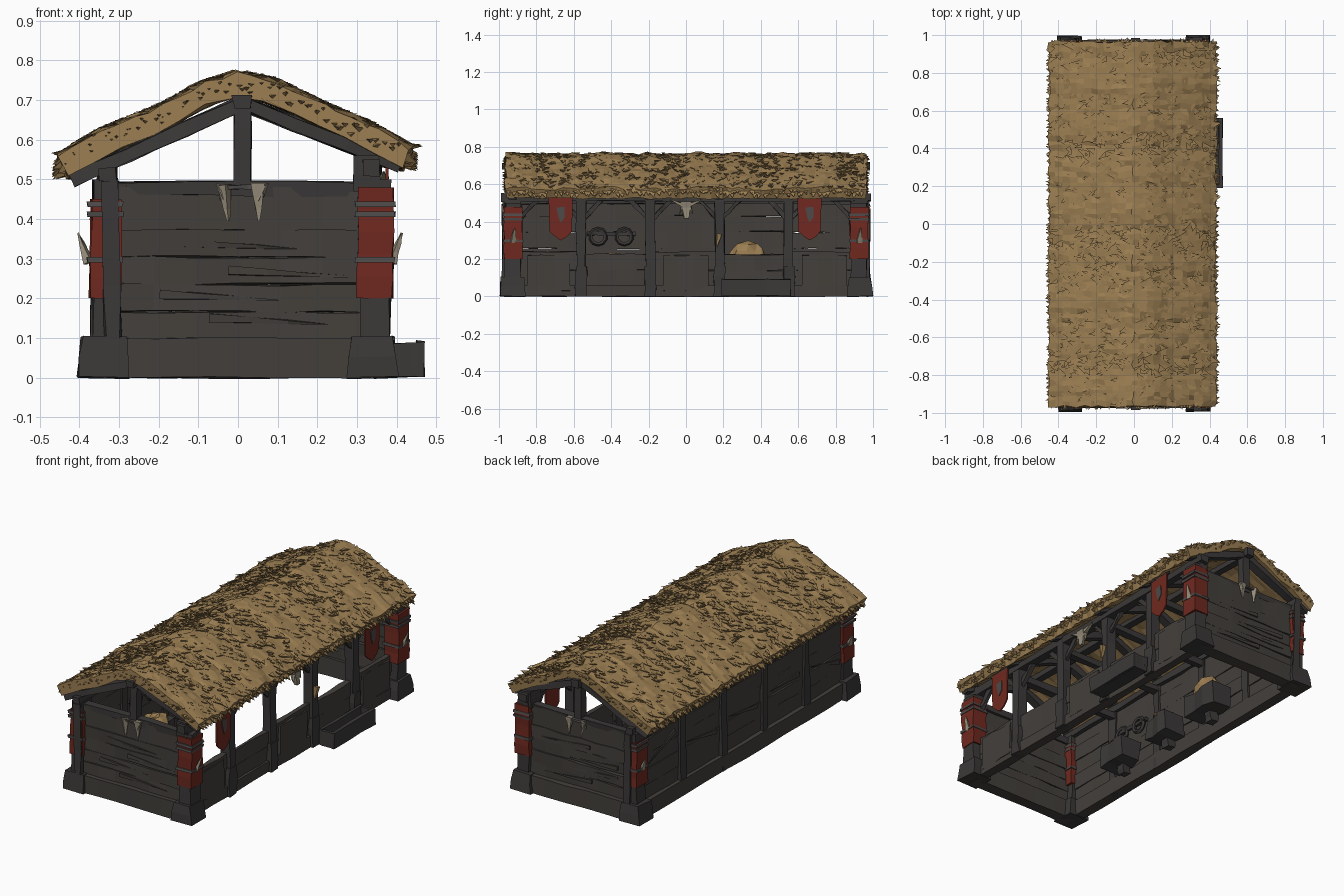
import bpy, bmesh, math, random
from mathutils import Vector

random.seed(4)
if "Cube" in bpy.data.objects:
    bpy.data.objects.remove(bpy.data.objects["Cube"])


def material(name, rgb):
    m = bpy.data.materials.new(name)
    m.use_nodes = True
    m.diffuse_color = (*rgb, 1)
    m.node_tree.nodes["Principled BSDF"].inputs["Base Color"].default_value = (*rgb, 1)
    return m


PLANK = material("weathered plank", (0.056, 0.050, 0.044))
TIMBER = material("dark timber", (0.044, 0.040, 0.039))
STRAW = material("straw", (0.33, 0.21, 0.085))
RED = material("red cloth", (0.16, 0.022, 0.014))
BONE = material("old bone", (0.30, 0.26, 0.19))
IRON = material("grey binding", (0.075, 0.07, 0.068))


def finish(name, bm, mat):
    bmesh.ops.recalc_face_normals(bm, faces=bm.faces)
    me = bpy.data.meshes.new(name)
    bm.to_mesh(me)
    bm.free()
    me.materials.append(mat)
    ob = bpy.data.objects.new(name, me)
    bpy.context.scene.collection.objects.link(ob)
    return ob


def rnd(a):
    return random.uniform(-a, a)


def loft(bm, rings):
    # skin a row of vertex rings and cap both ends
    rows = [[bm.verts.new(p) for p in r] for r in rings]
    n = len(rows[0])
    for a, b in zip(rows, rows[1:]):
        for i in range(n):
            bm.faces.new((a[i], a[(i + 1) % n], b[(i + 1) % n], b[i]))
    bm.faces.new(rows[0])
    bm.faces.new(rows[-1])


def beam(name, p, q, w, d, mat=TIMBER, jit=0.005, seg=3, taper=1.0):
    # rough-hewn bar from p to q, w wide and d deep (d is vertical on level bars)
    p, q = Vector(p), Vector(q)
    z = (q - p).normalized()
    up = Vector((0, 1, 0)) if abs(z.z) > 0.99 else Vector((0, 0, 1))
    x = up.cross(z).normalized()
    y = z.cross(x)
    rings = []
    for i in range(seg + 1):
        t = i / seg
        s = 1 + (taper - 1) * t
        rings.append([p.lerp(q, t) + x * (a * w * s / 2 + rnd(jit)) + y * (b * d * s / 2 + rnd(jit))
                      for a, b in ((-1, -1), (1, -1), (1, 1), (-1, 1))])
    bm = bmesh.new()
    loft(bm, rings)
    return finish(name, bm, mat)


def spike(name, p, q, r, mat=BONE):
    beam(name, p, q, r, r * 0.7, mat, 0.002, 3, 0.15)


# --- thatched roof -------------------------------------------------------
PROFILE = [(-0.455, 0.555), (-0.36, 0.615), (-0.2, 0.68), (-0.1, 0.735), (0, 0.768),
           (0.1, 0.745), (0.2, 0.695), (0.35, 0.63), (0.44, 0.575)]


def roof_z(x):
    for (a, za), (b, zb) in zip(PROFILE, PROFILE[1:]):
        if x <= b:
            return za + (zb - za) * (x - a) / (b - a)
    return PROFILE[-1][1]


bm = bmesh.new()
COLS, ROWS = 24, 70
xs = [-0.45 + 0.885 * i / COLS for i in range(COLS + 1)]
rings = []
for j in range(ROWS + 1):
    y = -0.965 + 1.93 * j / ROWS
    sway = 0.004 * math.sin(y * 11) + 0.003 * math.sin(y * 27)
    top = [(x + rnd(0.008), y + rnd(0.008), roof_z(x) + sway + rnd(0.006)) for x in xs]
    low = [(x * 0.95 + rnd(0.006), y + rnd(0.008), roof_z(x) - 0.054 + rnd(0.005)) for x in reversed(xs[::2])]
    rings.append(top + low)
loft(bm, rings)


def tuft(bm, base, tip, side, drop):
    a, b, c, t = (bm.verts.new(v) for v in (base - side, base + side, base + drop, tip))
    for f in ((a, b, t), (b, c, t), (c, a, t), (a, c, b)):
        bm.faces.new(f)


# loose straw on the slopes
for _ in range(1300):
    x, y = random.uniform(-0.43, 0.42), random.uniform(-0.95, 0.95)
    s = 1 if x > 0 else -1
    ln = random.uniform(0.025, 0.05)
    base = Vector((x, y, roof_z(x) + 0.003))
    tip = Vector((x + s * ln, y + rnd(0.03), roof_z(max(-0.455, min(0.44, x + s * ln))) + random.uniform(0.006, 0.014)))
    tuft(bm, base, tip, Vector((0, random.uniform(0.008, 0.02), 0)), Vector((0, 0, -0.02)))
# ragged eaves and gable edges
for s, ex in ((-1, -0.44), (1, 0.425)):
    for i in range(150):
        base = Vector((ex, -0.95 + 1.9 * i / 150, roof_z(ex) - random.uniform(0, 0.035)))
        tip = base + Vector((s * random.uniform(0.012, 0.03), rnd(0.015), -random.uniform(0.015, 0.035)))
        tuft(bm, base, tip, Vector((0, 0.013, 0)), Vector((-s * 0.02, 0, -0.02)))
for s in (-1, 1):
    for i in range(70):
        x = -0.43 + 0.85 * i / 70
        base = Vector((x, s * 0.95, roof_z(x) - random.uniform(0.005, 0.04)))
        tip = base + Vector((rnd(0.02), s * random.uniform(0.02, 0.035), rnd(0.01)))
        tuft(bm, base, tip, Vector((0.014, 0, 0)), Vector((0, 0, -0.014)))
finish("thatch_roof", bm, STRAW)

# --- roof frame ----------------------------------------------------------
POSTS = (-0.56, -0.19, 0.18, 0.55)
beam("ridge_beam", (0.01, -0.985, 0.695), (0.01, 0.985, 0.695), 0.045, 0.04, seg=6)
beam("right_wall_plate", (-0.33, -0.98, 0.512), (-0.33, 0.98, 0.512), 0.045, 0.035, seg=8)
beam("left_wall_plate", (0.335, -0.99, 0.53), (0.335, 0.99, 0.53), 0.05, 0.04, seg=8)
for y in (-0.93, *POSTS, 0.93):
    beam("right_rafter", (0.01, y, 0.692), (-0.42, y, 0.498), 0.045, 0.032)
    beam("left_rafter", (0.01, y, 0.692), (0.41, y, 0.535), 0.045, 0.032)
    beam("king_post", (0.012, y, 0.46), (0.012, y, 0.71), 0.042, 0.045, jit=0.003)
    beam("tie_beam", (-0.33, y, 0.475), (0.33, y, 0.475), 0.04, 0.035)

# --- side posts and braces ----------------------------------------------
for y in POSTS:
    beam("left_post", (0.33, y, 0), (0.33, y, 0.53), 0.055, 0.05)
    beam("right_post", (-0.345, y, 0), (-0.34, y, 0.5), 0.05, 0.05)
    beam("left_post_foot", (0.33, y, 0), (0.33, y, 0.16), 0.068, 0.062)
for y in (-0.9, *POSTS):
    beam("brace", (0.33, y + 0.015, 0.42), (0.33, y + 0.11, 0.52), 0.022, 0.022)
for y in (*POSTS, 0.9):
    beam("brace", (0.33, y - 0.015, 0.42), (0.33, y - 0.11, 0.52), 0.022, 0.022)

# --- corner posts with cloth wraps --------------------------------------
for sy in (-1, 1):
    for sx in (-1, 1):
        x, y = (0.345 if sx > 0 else -0.335), sy * 0.925
        w = 0.075 if sx > 0 else 0.062
        beam("corner_base", (sx * 0.34, sy * 0.93, 0), (sx * 0.338, sy * 0.927, 0.103), 0.125, 0.135, taper=0.87, seg=2)
        beam("corner_post", (x, y, 0.09), (x, y, 0.5), w, 0.085)
        beam("cloth_wrap", (x, y, 0.2), (x + 0.003, y, 0.48 if sx > 0 else 0.45), w + 0.014, 0.098, RED, 0.004, 5)
        for z in (0.29, 0.405, 0.43):
            beam("binding", (x, y, z), (x, y, z + 0.014), w + 0.026, 0.108, IRON, 0.003, 1)
        spike("side_tusk", (x + sx * 0.04, y, 0.29), (x + sx * 0.068, y + 0.01, 0.365), 0.03)
        if sx > 0:
            beam("post_cap", (0.325, y, 0.47), (0.325, y, 0.56), 0.062, 0.085, jit=0.006, seg=2)
        else:
            beam("corner_board", (-0.315, sy * 0.973, 0.1), (-0.322, sy * 0.973, 0.495), 0.04, 0.02, jit=0.004)

    # gable wall boards, with narrow gaps at two joints
    beam("gable_sill", (-0.34, sy * 0.94, 0.05), (0.34, sy * 0.94, 0.05), 0.07, 0.1, PLANK, 0.003, 5)
    levels = (0.095, 0.165, 0.236, 0.306, 0.372, 0.482)
    for i, (a, b) in enumerate(zip(levels, levels[1:])):
        gap = 0.003 if i in (1, 2) else -0.002
        beam("gable_board", (-0.32, sy * 0.935, (a + b) / 2), (0.32, sy * 0.935, (a + b) / 2),
             0.026 + 0.008 * (i % 2), b - a - gap, PLANK, 0.004, 6)
    for z in (0.15, 0.21, 0.27, 0.34):
        x = rnd(0.12)
        beam("splinter", (x - 0.14, sy * 0.952, z), (x + 0.16, sy * 0.952, z - 0.015), 0.01, 0.022, PLANK, 0.002, 3, 0.1)

    # bone charm hung on the gable
    for dx, top in ((-0.035, 0.485), (0.05, 0.49)):
        spike("gable_tusk", (dx, sy * 0.965, top), (dx * 0.9 + 0.008, sy * 0.972, 0.395), 0.034)
        spike("gable_tusk_tip", (dx, sy * 0.965, 0.45), (dx * 1.5, sy * 0.975, 0.49), 0.022)
    beam("charm_cord", (-0.04, sy * 0.965, 0.48), (0.055, sy * 0.965, 0.48), 0.014, 0.012, IRON, 0.002)

# --- long walls ----------------------------------------------------------
beam("right_sill", (-0.345, -0.9, 0.045), (-0.345, 0.9, 0.045), 0.06, 0.09, PLANK, 0.003, 10)
beam("left_sill", (0.325, -0.9, 0.03), (0.325, 0.9, 0.03), 0.05, 0.06, PLANK, 0.003, 10)
bays = list(zip((-0.92, *POSTS), (*POSTS, 0.92)))
for n, (a, b) in enumerate(bays):
    levels = (0.08, 0.17, 0.255, 0.345, 0.43, 0.498)
    for i, (lo, hi) in enumerate(zip(levels, levels[1:])):
        gap = 0.006 if (n + i) % 4 == 2 else -0.003
        tilt = rnd(0.003)
        beam("right_wall_board", (-0.34, a, (lo + hi) / 2 + tilt), (-0.34, b, (lo + hi) / 2 - tilt),
             0.024 + 0.008 * (i % 2), hi - lo - gap, PLANK, 0.003, 4)
    beam("splinter", (-0.358, a + 0.06, 0.3 + rnd(0.1)), (-0.358, b - 0.05, 0.28), 0.01, 0.025, PLANK, 0.002, 3, 0.1)
    # low stall front, patched with a door panel in every other bay
    for i, (lo, hi) in enumerate(((0.05, 0.14), (0.14, 0.225 if n % 2 else 0.24))):
        beam("stall_board", (0.325, a, (lo + hi) / 2), (0.325, b, (lo + hi) / 2), 0.022 + 0.006 * i, hi - lo, PLANK, 0.005, 4)
    if n % 2 == 0:
        beam("stall_panel", (0.343, a + 0.07, 0.125), (0.343, b - 0.06, 0.125), 0.012, 0.19, PLANK, 0.004, 3)

# --- outside trough ------------------------------------------------------
for x, lean in ((0.385, 0.0), (0.452, 0.008)):
    beam("trough_side", (x + lean, 0.19, 0.048), (x + lean, 0.56, 0.048), 0.018, 0.088, TIMBER, 0.003)
for y in (0.2, 0.55):
    beam("trough_end", (0.38, y, 0.046), (0.462, y, 0.046), 0.018, 0.084, TIMBER, 0.002)
beam("trough_floor", (0.42, 0.19, 0.015), (0.42, 0.56, 0.015), 0.07, 0.025, TIMBER, 0.002)

# --- mangers with hay inside --------------------------------------------
for y, r in ((0.33, 0.12), (-0.03, 0.08), (-0.4, 0.085)):
    beam("manger", (-0.24, y - r, 0.14), (-0.24, y + r, 0.14), 0.13, 0.12, TIMBER, 0.01)
    beam("manger_leg", (-0.27, y, 0.03), (-0.26, y, 0.1), 0.05, 0.05)
    bm = bmesh.new()
    bmesh.ops.create_icosphere(bm, subdivisions=2, radius=1)
    for v in bm.verts:
        v.co = Vector((-0.24 + v.co.x * 0.065, y + v.co.y * r * 0.85, 0.205 + v.co.z * (0.085 if y > 0.1 else 0.02)))
        v.co += Vector((rnd(0.012), rnd(0.012), rnd(0.012)))
    finish("hay", bm, STRAW)
spike("hay_wisp", (0.365, 0.18, 0.335), (0.365, 0.165, 0.265), 0.035, STRAW)

# --- harness rings on the rear wall --------------------------------------
for y in (-0.47, -0.33):
    bpy.ops.mesh.primitive_torus_add(location=(-0.31, y, 0.32), rotation=(0, math.pi / 2, 0),
                                     major_radius=0.04, minor_radius=0.012, major_segments=10, minor_segments=5)
    ring = bpy.context.object
    ring.name = "harness_ring"
    ring.data.materials.append(TIMBER)
beam("harness_bar", (-0.315, -0.53, 0.335), (-0.315, -0.27, 0.335), 0.02, 0.018)


# --- banners -------------------------------------------------------------
def plate(name, pts, x, y, z, thick, mat):
    bm = bmesh.new()
    loft(bm, [[(x + dx, y + py, z + pz) for py, pz in pts] for dx in (0, thick)])
    finish(name, bm, mat)


for y in (-0.67, 0.66):
    plate("banner", [(-0.065, 0.24), (0.065, 0.24), (0.06, 0.05), (0.035, 0.02), (0, 0), (-0.035, 0.025), (-0.06, 0.05)],
          0.372, y, 0.3, 0.008, RED)
    plate("banner_emblem", [(-0.022, 0.08), (0.02, 0.085), (0.022, 0.03), (0, 0), (-0.012, 0.03)], 0.38, y, 0.395, 0.004, IRON)
    beam("banner_rod", (0.372, y - 0.075, 0.54), (0.372, y + 0.075, 0.54), 0.016, 0.016)

# --- horned skull over the middle bay -----------------------------------
beam("skull", (0.36, 0, 0.505), (0.368, 0, 0.415), 0.035, 0.055, BONE, 0.004, 3, 0.45)
for s in (-1, 1):
    spike("skull_horn", (0.362, s * 0.02, 0.49), (0.368, s * 0.09, 0.52), 0.026)
    spike("skull_cheek", (0.366, s * 0.022, 0.48), (0.37, s * 0.035, 0.44), 0.018)
